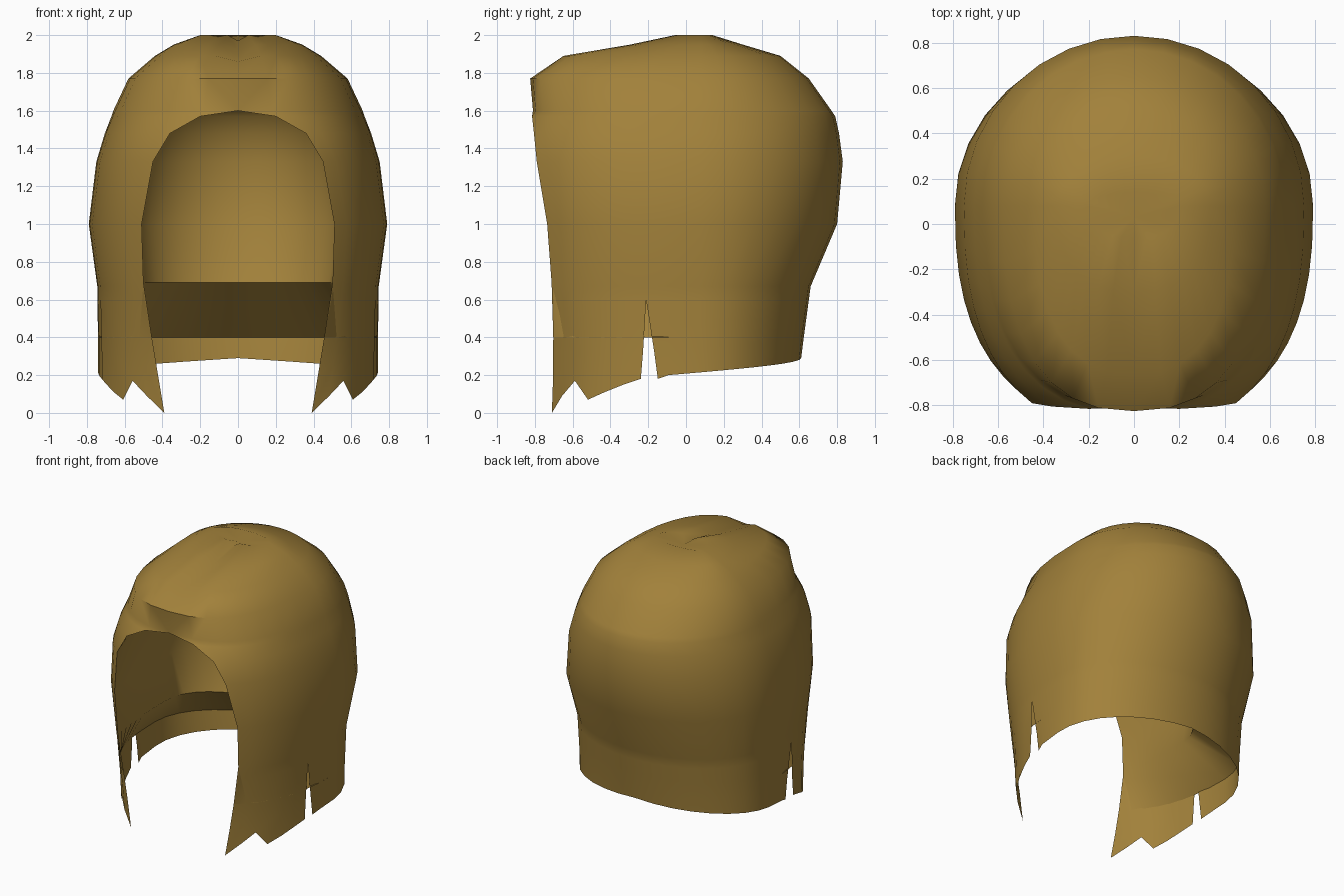
import bpy
import bmesh
import math

cube = bpy.data.objects.get("Cube")
if cube:
    bpy.data.objects.remove(cube, do_unlink=True)

mat = bpy.data.materials.new("golden brown hair")
mat.use_nodes = True
colour = (0.36, 0.22, 0.043, 1)
mat.diffuse_color = colour
mat.node_tree.nodes["Principled BSDF"].inputs["Base Color"].default_value = colour

# Outer profile: height, opening edge x, front y, half width, back y
OUTER = [
    (0.00, 0.39, -0.71, 0.745, 0.60),
    (0.30, 0.44, -0.70, 0.740, 0.61),
    (0.67, 0.50, -0.71, 0.745, 0.66),
    (1.00, 0.51, -0.735, 0.79, 0.80),
    (1.33, 0.45, -0.79, 0.75, 0.83),
    (1.48, 0.36, -0.805, 0.705, 0.81),
    (1.57, 0.20, -0.815, 0.67, 0.79),
    (1.60, 0.00, -0.81, 0.66, 0.77),
    (1.77, 0.00, -0.825, 0.58, 0.65),
    (1.89, 0.00, -0.66, 0.44, 0.50),
    (1.95, 0.00, -0.30, 0.34, 0.30),
    (2.00, 0.00, -0.06, 0.20, 0.14),
]
# Cavity profile: height, half width, back y
CAVITY = [(0.69, 0.52, 0.28), (1.00, 0.56, 0.40), (1.33, 0.53, 0.42),
          (1.48, 0.49, 0.38), (1.57, 0.45, 0.33), (1.60, 0.43, 0.30)]
FRONT, COLS, SLIT = 8, 16, 6
LOCKS = [0.0, 0.09, 0.17, 0.07, 0.11, 0.15, 0.18, 0.20]


def profile(z):
    """Interpolate the outer profile at a height."""
    for a, b in zip(OUTER, OUTER[1:]):
        if z <= b[0]:
            f = (z - a[0]) / (b[0] - a[0])
            return [p + (q - p) * f for p, q in zip(a[1:], b[1:])]
    return OUTER[-1][1:]


def ring_point(i, z, edge_x, front, width, back, mid):
    """Point on a half ring running from the opening edge to the back."""
    if i <= FRONT:
        e = 0.8
        start = math.acos(min(1, (edge_x / width) ** (1 / e)))
        depth = (mid - front) / math.sin(start) ** e
        a = start * (1 - i / FRONT)
        x = width * max(0, math.cos(a)) ** e
        y = mid - depth * math.sin(a) ** e
    else:
        a = (i - FRONT) / (COLS - FRONT) * math.pi / 2
        x, y = width * math.cos(a), mid + (back - mid) * math.sin(a)
    return [0 if x < 1e-4 else x, y, z]


def outer_point(i, z):
    p = ring_point(i, z, *profile(z), 0.08)
    if i == 0 and z > 1.85:      # shallow parting groove
        p[2] -= 0.03
    return p


def hem(i):
    if i < FRONT:
        return LOCKS[i]
    return 0.215 + 0.075 * (i - FRONT) / (COLS - FRONT)


def finish(bm, name):
    """Turn a half surface into a mirrored, smooth object."""
    mesh = bpy.data.meshes.new(name)
    bm.to_mesh(mesh)
    bm.free()
    mesh.materials.append(mat)
    ob = bpy.data.objects.new(name, mesh)
    bpy.context.collection.objects.link(ob)
    mirror = ob.modifiers.new("mirror", 'MIRROR')
    mirror.use_clip = True
    bpy.ops.object.select_all(action='DESELECT')
    ob.select_set(True)
    bpy.context.view_layer.objects.active = ob
    bpy.ops.object.shade_smooth_by_angle(angle=math.radians(50))


def skin(bm, rows, flip=False):
    """Join rows of (left, right) vertex pairs with quads."""
    for lo, hi in zip(rows, rows[1:]):
        for i in range(COLS):
            vs = [lo[i][1], lo[i + 1][0], hi[i + 1][0], hi[i][1]]
            bm.faces.new(vs[::-1] if flip else vs)


def cap(bm, row, co, flip=False):
    top = bm.verts.new(co)
    for i in range(COLS):
        vs = [row[i][1], row[i + 1][0], top]
        bm.faces.new(vs[::-1] if flip else vs)


# Outer hair with pointed locks and a side slit
bm = bmesh.new()
rows = []
for f in (1, 0.66, 0.33):
    row = []
    for i in range(COLS + 1):
        p = outer_point(i, 0.6 + (hem(i) - 0.6) * f)
        v = bm.verts.new(p)
        w = v
        if i == SLIT:
            v.co.y -= 0.02 * f
            w = bm.verts.new((p[0], p[1] + 0.07 * f, p[2]))
        row.append((v, w))
    rows.append(row)
for z in [0.6] + [r[0] for r in OUTER[2:]]:
    rows.append([(v, v) for v in
                 (bm.verts.new(outer_point(i, z)) for i in range(COLS + 1))])
skin(bm, rows)
cap(bm, rows[-1], (0, 0.03, 1.965))
finish(bm, "hair_shell")

# Inner cavity: sloping ledge, walls and ceiling
bm = bmesh.new()
rings = [[outer_point(i, 0.4) for i in range(COLS + 1)]]
for z, width, back in CAVITY:
    edge_x, front = profile(z)[:2]
    rings.append([ring_point(i, z, edge_x, front, width, back, -0.1)
                  for i in range(COLS + 1)])
rings.append([ring_point(i, 1.67, 0, -0.6, 0.33, 0.18, -0.1)
              for i in range(COLS + 1)])
rows = [[(v, v) for v in map(bm.verts.new, ring)] for ring in rings]
skin(bm, rows, flip=True)
cap(bm, rows[-1], (0, -0.2, 1.71), flip=True)
finish(bm, "inner_lining")
